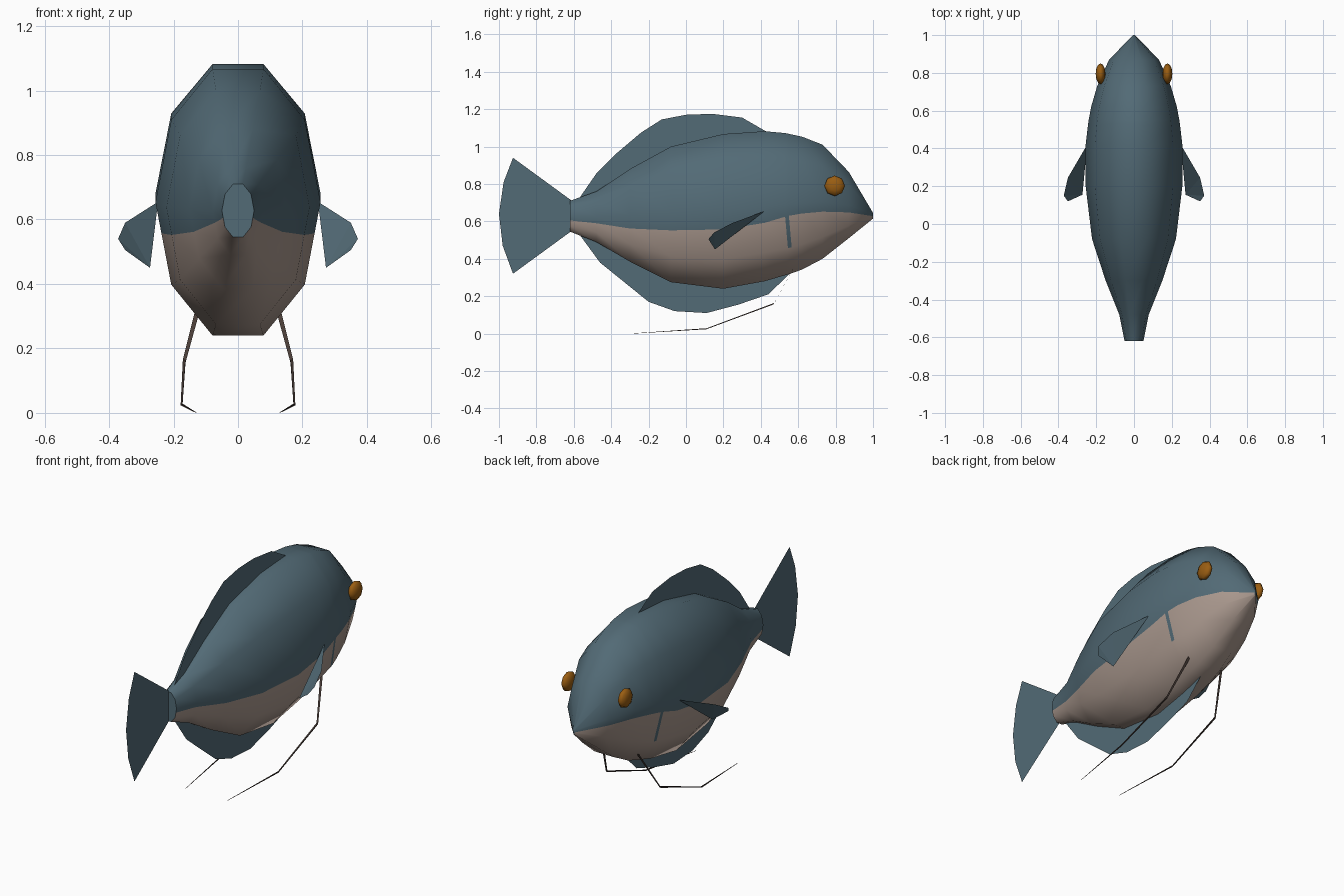
import bpy, bmesh, math

if "Cube" in bpy.data.objects:
    bpy.data.objects.remove(bpy.data.objects["Cube"])


def material(name, rgb):
    m = bpy.data.materials.new(name)
    m.diffuse_color = (*rgb, 1)
    m.use_nodes = True
    m.node_tree.nodes["Principled BSDF"].inputs["Base Color"].default_value = m.diffuse_color
    return m


BLUE = material("slate blue", (0.085, 0.145, 0.18))
BELLY = material("pale belly", (0.40, 0.315, 0.27))
AMBER = material("amber", (0.32, 0.11, 0.006))
BROWN = material("dark brown", (0.065, 0.045, 0.038))


def add_object(name, bm, mats):
    me = bpy.data.meshes.new(name)
    bm.to_mesh(me)
    bm.free()
    ob = bpy.data.objects.new(name, me)
    bpy.context.collection.objects.link(ob)
    for m in mats:
        me.materials.append(m)
    return ob


def smooth(ob, angle):
    bpy.ops.object.select_all(action='DESELECT')
    ob.select_set(True)
    bpy.context.view_layer.objects.active = ob
    bpy.ops.object.shade_smooth_by_angle(angle=math.radians(angle))


# Body stations: y, top, bottom, half width, height of the colour border
STATIONS = [
    (-0.62, 0.71, 0.545, 0.05, 0.605),
    (-0.48, 0.76, 0.49, 0.078, 0.59),
    (-0.30, 0.88, 0.385, 0.15, 0.562),
    (-0.08, 1.00, 0.275, 0.222, 0.552),
    (0.20, 1.067, 0.24, 0.256, 0.557),
    (0.42, 1.082, 0.28, 0.256, 0.592),
    (0.53, 1.072, 0.312, 0.243, 0.625),
    (0.55, 1.068, 0.318, 0.240, 0.63),
    (0.62, 1.053, 0.342, 0.227, 0.642),
    (0.73, 1.01, 0.40, 0.195, 0.652),
    (0.87, 0.865, 0.51, 0.132, 0.648),
    (1.00, 0.645, 0.615, 0.005, 0.628),
]


def body_ring(y, top, bottom, w, border):
    """Ten-sided ring with one extra point per side on the colour border."""
    c, r = (top + bottom) / 2, (top - bottom) / 2 / math.sin(math.radians(72))
    side = [(w * math.cos(math.radians(a)), c + r * math.sin(math.radians(a)))
            for a in (72, 36, 0, -36, -72)]
    (x0, z0), (x1, z1) = side[2], side[3]
    t = min(max((z0 - border) / (z0 - z1), 0.05), 0.95)
    side.insert(3, (x0 + (x1 - x0) * t, z0 + (z1 - z0) * t))
    pts = side + [(-x, z) for x, z in reversed(side)]
    # the gill mark leans forward towards its lower end
    lean = 0.015 if 0.5 < y < 0.58 else 0
    return [(x, y + (lean if i in (4, 7) else 0), z) for i, (x, z) in enumerate(pts)]


bm = bmesh.new()
rings = [[bm.verts.new(p) for p in body_ring(*s)] for s in STATIONS]
for k in range(len(rings) - 1):
    a, b = rings[k], rings[k + 1]
    for i in range(12):
        j = (i + 1) % 12
        f = bm.faces.new((a[i], a[j], b[j], b[i]))
        gill = k == 6 and i in (3, 7)
        f.material_index = 1 if 3 <= i <= 7 and not gill else 0
bm.faces.new(rings[0])
bm.faces.new(rings[-1])
bmesh.ops.recalc_face_normals(bm, faces=bm.faces)
smooth(add_object("body", bm, [BLUE, BELLY]), 60)


# Thin fins on the centre line, given as side outlines (y, z)
def sheet(name, pts):
    bm = bmesh.new()
    bm.faces.new([bm.verts.new(p) for p in pts])
    bmesh.ops.triangulate(bm, faces=bm.faces)
    return add_object(name, bm, [BLUE])


FINS = {
    "tail_fin": [(-0.61, 0.71), (-0.925, 0.94), (-0.975, 0.81), (-1.0, 0.64),
                 (-0.98, 0.47), (-0.925, 0.32), (-0.61, 0.55)],
    "dorsal_fin": [(-0.57, 0.725), (-0.48, 0.855), (-0.37, 0.965), (-0.24, 1.075),
                   (-0.13, 1.145), (0.0, 1.17), (0.14, 1.175), (0.30, 1.155),
                   (0.43, 1.08), (0.2, 1.03), (-0.1, 0.95), (-0.4, 0.77)],
    "belly_fin": [(-0.57, 0.53), (-0.46, 0.38), (-0.33, 0.275), (-0.2, 0.17),
                  (-0.06, 0.12), (0.11, 0.11), (0.28, 0.155), (0.44, 0.21),
                  (0.57, 0.335), (0.2, 0.27), (-0.08, 0.31), (-0.35, 0.45)],
}
for name, outline in FINS.items():
    sheet(name, [(0, y, z) for y, z in outline])

PECTORAL = [(0.248, 0.42, 0.655), (0.35, 0.245, 0.59), (0.372, 0.15, 0.54),
            (0.35, 0.12, 0.505), (0.273, 0.155, 0.45)]
# Feeler path: x, y, z, radius
FEELER = [(0.112, 0.585, 0.37, 0.009), (0.167, 0.47, 0.16, 0.006),
          (0.175, 0.11, 0.026, 0.004), (0.13, -0.28, 0.001, 0.001)]

for s, label in ((1, "right"), (-1, "left")):
    # Side fins
    sheet(label + "_side_fin", [(s * x, y, z) for x, y, z in PECTORAL])

    # Eyes: flattened spheres facing sideways
    bm = bmesh.new()
    bmesh.ops.create_uvsphere(bm, u_segments=8, v_segments=6, radius=1)
    for v in bm.verts:
        x, y, z = v.co
        v.co = (s * (0.177 + 0.026 * z), 0.795 + 0.055 * x, 0.79 + 0.055 * y)
    bmesh.ops.recalc_face_normals(bm, faces=bm.faces)
    smooth(add_object(label + "_eye", bm, [AMBER]), 60)

    # Feelers: tapering four-sided rods
    bm = bmesh.new()
    loops = []
    for x, y, z, r in FEELER:
        loops.append([bm.verts.new((s * x + r * dx, y + 0.5 * r * dz, z + r * dz))
                      for dx, dz in ((-.7, -.7), (.7, -.7), (.7, .7), (-.7, .7))])
    for a, b in zip(loops, loops[1:]):
        for i in range(4):
            j = (i + 1) % 4
            bm.faces.new((a[i], a[j], b[j], b[i]))
    bm.faces.new(loops[0])
    bm.faces.new(loops[-1])
    bmesh.ops.recalc_face_normals(bm, faces=bm.faces)
    add_object(label + "_feeler", bm, [BROWN])
